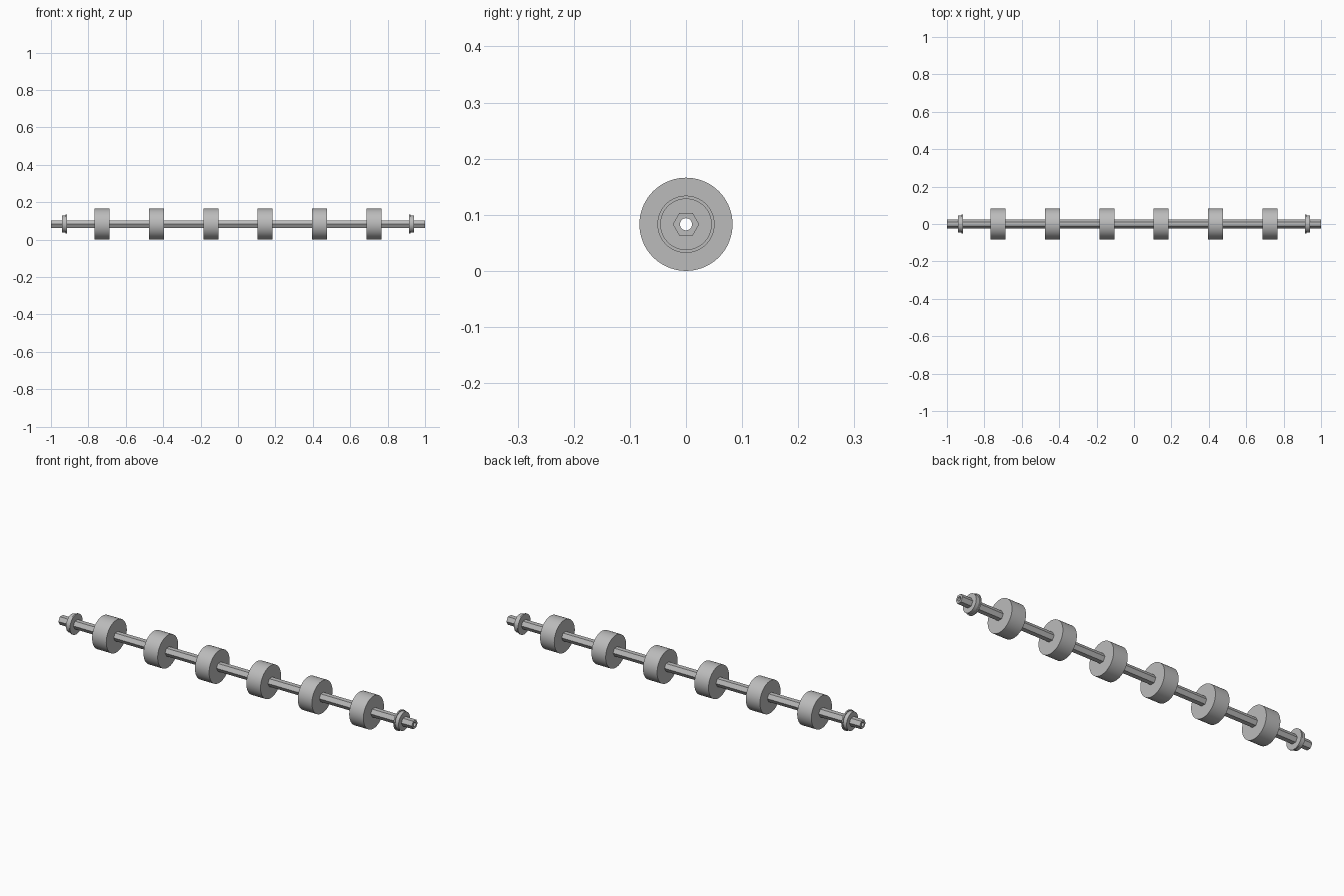
import bpy
import bmesh
from math import cos, sin, pi, radians

cube = bpy.data.objects.get("Cube")
if cube:
    bpy.data.objects.remove(cube, do_unlink=True)

SEGMENTS = 72
AXIS_Z = 0.083
HEX_RADIUS = 0.0235
BORE_RADIUS = 0.0108
GRIP_RADIUS = 0.019  # bore of sleeves, hidden inside the hex shaft

metal = bpy.data.materials.new("grey_metal")
metal.use_nodes = True
grey = (0.5, 0.5, 0.5, 1)
metal.diffuse_color = grey
metal.node_tree.nodes["Principled BSDF"].inputs["Base Color"].default_value = grey


def round_section(radius, angle):
    return radius


def hex_section(radius, angle):
    return radius * cos(pi / 6) / cos(angle % (pi / 3) - pi / 6)


def lathe(name, profile, x=0, mirrored=False):
    """Sweep a closed loop of (x, radius, section) around the shaft axis."""
    bm = bmesh.new()
    rings = []
    for px, radius, section in profile:
        ring = []
        for i in range(SEGMENTS):
            a = 2 * pi * i / SEGMENTS
            r = section(radius, a + 1e-7)
            ring.append(bm.verts.new((-px if mirrored else px, r * cos(a), r * sin(a))))
        rings.append(ring)
    for k, ring in enumerate(rings):
        after = rings[(k + 1) % len(rings)]
        for i in range(SEGMENTS):
            j = (i + 1) % SEGMENTS
            bm.faces.new((ring[i], ring[j], after[j], after[i]))
    bmesh.ops.recalc_face_normals(bm, faces=bm.faces)
    mesh = bpy.data.meshes.new(name)
    bm.to_mesh(mesh)
    bm.free()
    mesh.materials.append(metal)
    obj = bpy.data.objects.new(name, mesh)
    obj.location = (x, 0, AXIS_Z)
    bpy.context.collection.objects.link(obj)
    bpy.ops.object.select_all(action="DESELECT")
    obj.select_set(True)
    bpy.context.view_layer.objects.active = obj
    bpy.ops.object.shade_smooth_by_angle(angle=radians(25))
    return obj


# Hollow hexagonal shaft
lathe("hex_shaft", [(-1, BORE_RADIUS, round_section), (-1, HEX_RADIUS, hex_section),
                    (1, HEX_RADIUS, hex_section), (1, BORE_RADIUS, round_section)])

# Six evenly spaced rollers
HALF_WIDTH = 0.04
for n in range(6):
    lathe(f"roller_{n + 1}",
          [(-HALF_WIDTH, GRIP_RADIUS, round_section), (-HALF_WIDTH, AXIS_Z, round_section),
           (HALF_WIDTH, AXIS_Z, round_section), (HALF_WIDTH, GRIP_RADIUS, round_section)],
          x=(n - 2.5) * 0.291)

# Stepped collars with the wider flange facing the rollers
collar = [(0.915, GRIP_RADIUS), (0.915, 0.051), (0.922, 0.051),
          (0.922, 0.046), (0.941, 0.046), (0.941, GRIP_RADIUS)]
for side, mirrored in (("left", False), ("right", True)):
    lathe(f"collar_{side}", [(px, r, round_section) for px, r in collar], mirrored=mirrored)
